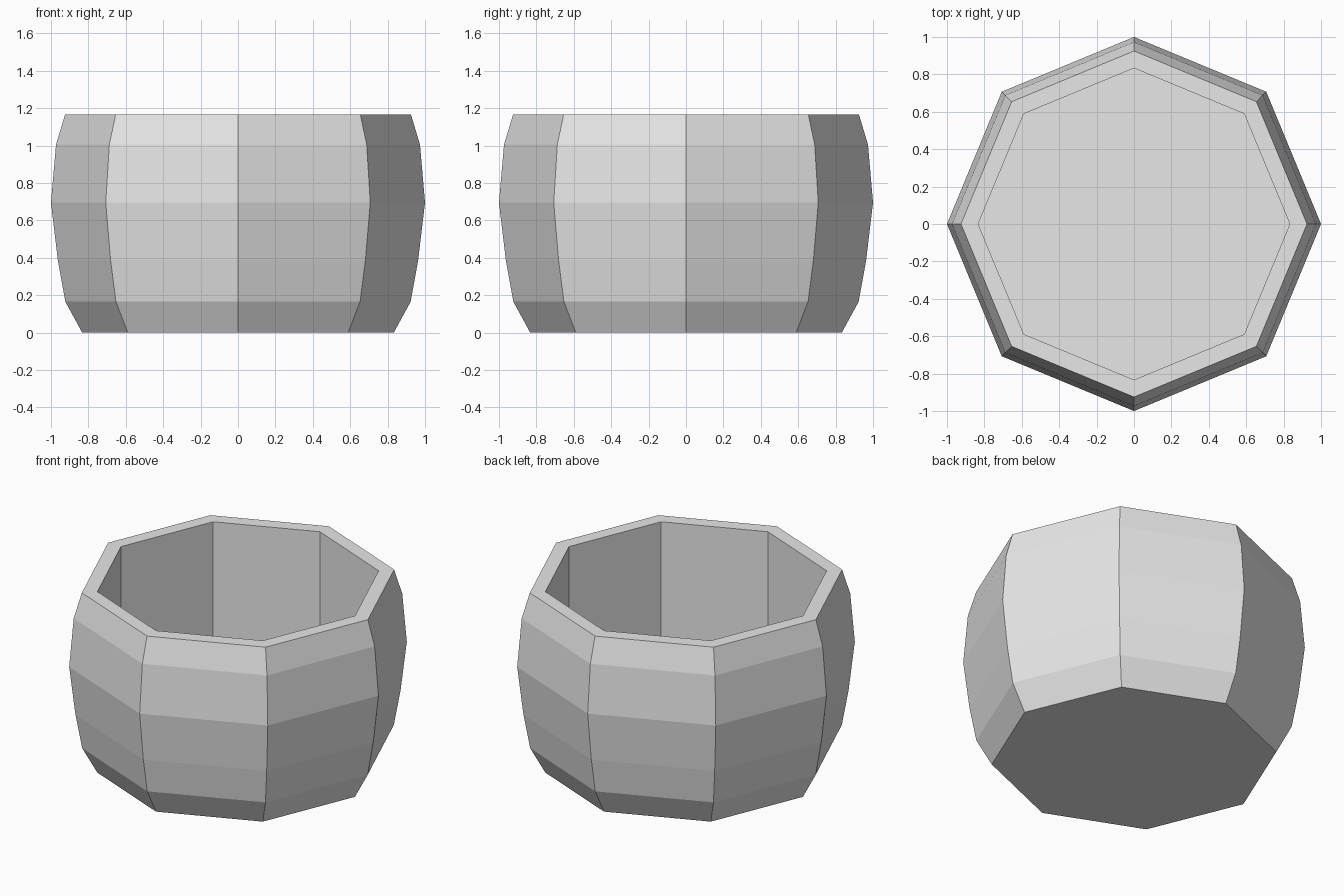
import bpy
import bmesh
from math import cos, sin, tau

cube = bpy.data.objects.get("Cube")
if cube:
    bpy.data.objects.remove(cube, do_unlink=True)

SIDES = 8

# Single plain grey material
grey = bpy.data.materials.new("light_grey")
grey.use_nodes = True
colour = (0.8, 0.8, 0.8, 1.0)
grey.diffuse_color = colour
grey.node_tree.nodes["Principled BSDF"].inputs["Base Color"].default_value = colour

# Corner radius and height: up the bulging outside, over the rim, down to the floor
profile = [
    (0.833, 0.0), (0.923, 0.165), (0.963, 0.385), (1.0, 0.695),
    (0.973, 1.005), (0.925, 1.165),
    (0.833, 1.165), (0.833, 0.165),
]


def lathe(name, points, sides, material):
    """Faceted solid of revolution, capped at both ends of the profile."""
    bm = bmesh.new()
    rings = [[bm.verts.new((r * cos(tau * i / sides), r * sin(tau * i / sides), z))
              for i in range(sides)] for r, z in points]
    for low, high in zip(rings, rings[1:]):
        for i in range(sides):
            j = (i + 1) % sides
            bm.faces.new((low[i], low[j], high[j], high[i]))
    bm.faces.new(reversed(rings[0]))
    bm.faces.new(rings[-1])
    bmesh.ops.recalc_face_normals(bm, faces=bm.faces)
    mesh = bpy.data.meshes.new(name)
    bm.to_mesh(mesh)
    bm.free()
    mesh.materials.append(material)
    obj = bpy.data.objects.new(name, mesh)
    bpy.context.collection.objects.link(obj)
    return obj


# Open octagonal pot with a thick wall
lathe("pot", profile, SIDES, grey)
